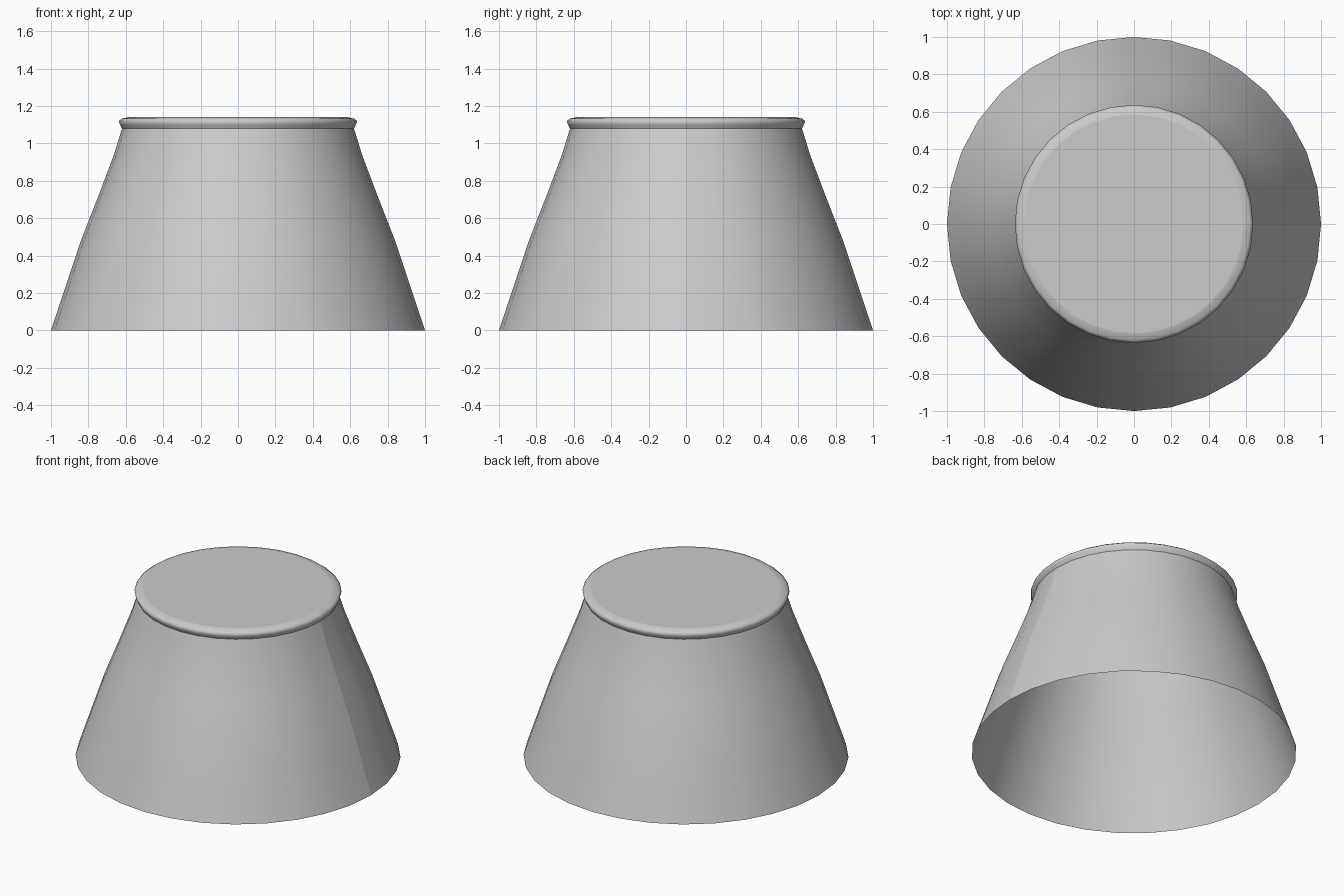
import bpy, bmesh, math
from mathutils import Vector

cube = bpy.data.objects.get("Cube")
if cube:
    bpy.data.objects.remove(cube, do_unlink=True)

SIDES = 32

grey = bpy.data.materials.new("light grey")
grey.use_nodes = True
grey.diffuse_color = (0.6, 0.6, 0.6, 1)
grey.node_tree.nodes["Principled BSDF"].inputs["Base Color"].default_value = (0.6, 0.6, 0.6, 1)


def finish(name, bm, smooth):
    mesh = bpy.data.meshes.new(name)
    bm.to_mesh(mesh)
    bm.free()
    mesh.materials.append(grey)
    for p in mesh.polygons:
        p.use_smooth = smooth
    obj = bpy.data.objects.new(name, mesh)
    bpy.context.collection.objects.link(obj)
    return obj


def lathe(name, profile):
    """Turn a bottom-to-top (radius, height) profile into an open wall."""
    bm = bmesh.new()
    verts = [bm.verts.new((r, 0, z)) for r, z in profile]
    edges = [bm.edges.new(pair) for pair in zip(verts, verts[1:])]
    bmesh.ops.spin(bm, geom=verts + edges, cent=(0, 0, 0), axis=(0, 0, 1),
                   angle=math.tau, steps=SIDES, use_merge=False)
    # Faces point away from the axis
    bm.normal_update()
    for f in bm.faces:
        c = f.calc_center_median()
        if f.normal.dot(Vector((c.x, c.y, 0))) < 0:
            f.normal_flip()
    return finish(name, bm, True)


# Flared wall, open underneath
lathe("wall", [(1, 0), (0.92, 0.24), (0.84, 0.48), (0.75, 0.71),
               (0.665, 0.935), (0.62, 1.08)])

# Rounded rim around the top
lathe("rim", [(0.62, 1.08), (0.631, 1.1), (0.637, 1.12), (0.62, 1.133), (0.585, 1.14)])

# Flat top disc
bm = bmesh.new()
bmesh.ops.create_circle(bm, cap_ends=True, cap_tris=True, segments=SIDES, radius=0.585)
bmesh.ops.translate(bm, verts=bm.verts, vec=(0, 0, 1.14))
bm.normal_update()
for f in bm.faces:
    if f.normal.z < 0:
        f.normal_flip()
finish("top_disc", bm, False)
